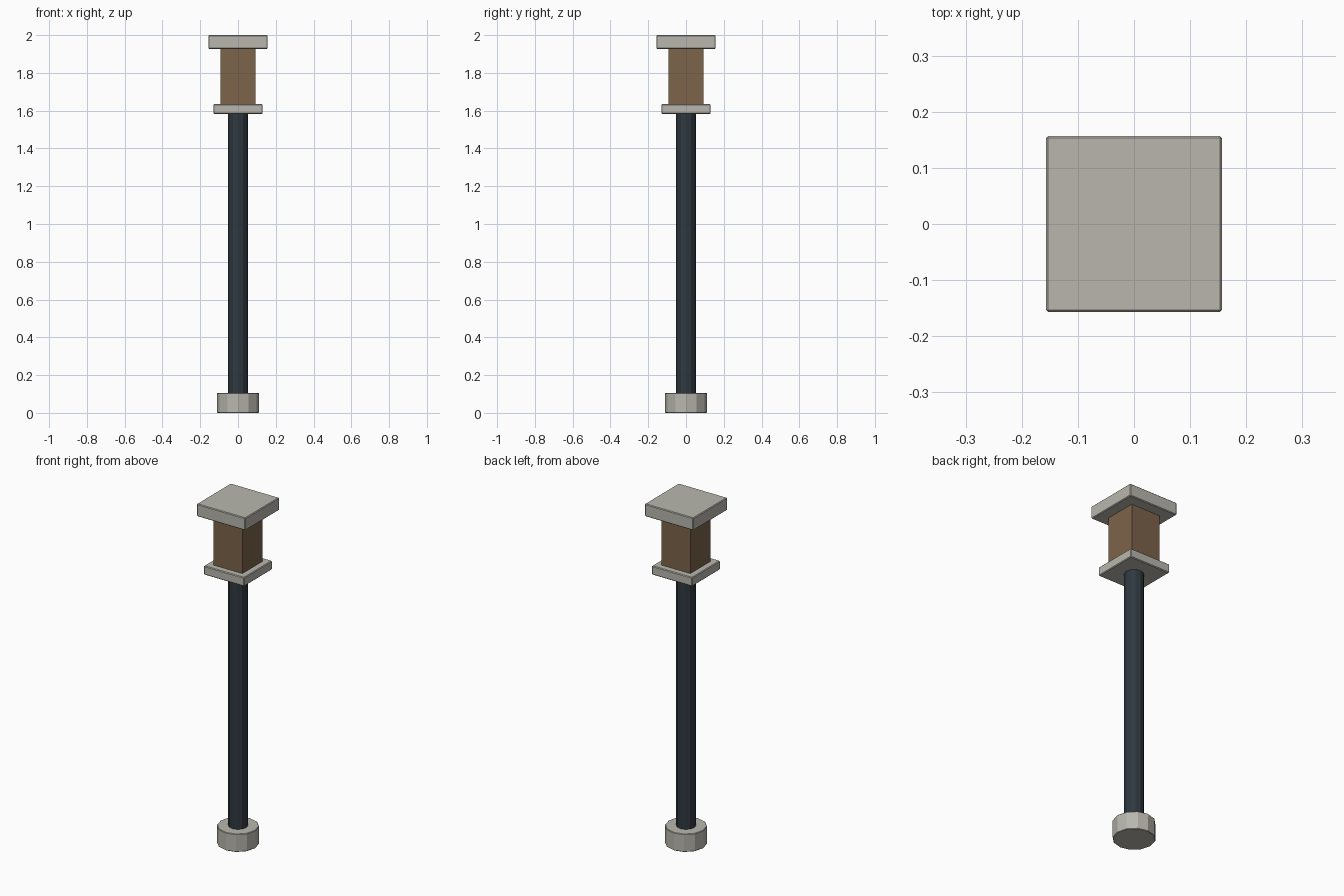
import bpy
import math

cube = bpy.data.objects.get("Cube")
if cube:
    bpy.data.objects.remove(cube, do_unlink=True)


def material(name, color):
    mat = bpy.data.materials.new(name)
    mat.use_nodes = True
    mat.diffuse_color = (*color, 1)
    mat.node_tree.nodes["Principled BSDF"].inputs["Base Color"].default_value = (*color, 1)
    return mat


stone = material("pale stone", (0.48, 0.47, 0.42))
wood = material("brown wood", (0.20, 0.125, 0.068))
iron = material("dark iron", (0.028, 0.04, 0.05))


def finish(name, mat, bevel):
    obj = bpy.context.object
    obj.name = name
    obj.data.materials.append(mat)
    bpy.ops.object.transform_apply(location=False, rotation=True, scale=True)
    if bevel:
        mod = obj.modifiers.new("soft edges", 'BEVEL')
        mod.width = bevel
        mod.segments = 1
        mod.limit_method = 'ANGLE'
        mod.angle_limit = math.radians(40)
    return obj


def box(name, half, low, high, mat, bevel=0.0):
    bpy.ops.mesh.primitive_cube_add(size=1, location=(0, 0, (low + high) / 2))
    bpy.context.object.scale = (2 * half, 2 * half, high - low)
    return finish(name, mat, bevel)


def post(name, radius, low, high, mat, sides, bevel=0.0):
    bpy.ops.mesh.primitive_cylinder_add(vertices=sides, radius=radius, depth=high - low,
                                        location=(0, 0, (low + high) / 2))
    return finish(name, mat, bevel)


# Foot and pole
post("foot", 0.112, 0, 0.105, stone, 12, 0.003)
post("pole", 0.052, 0.1, 1.59, iron, 12)

# Lantern head: collar, wooden body and cap
box("collar", 0.13, 1.583, 1.635, stone, 0.004)
box("lantern_body", 0.093, 1.63, 1.93, wood)
box("cap", 0.157, 1.927, 2.0, stone, 0.004)
